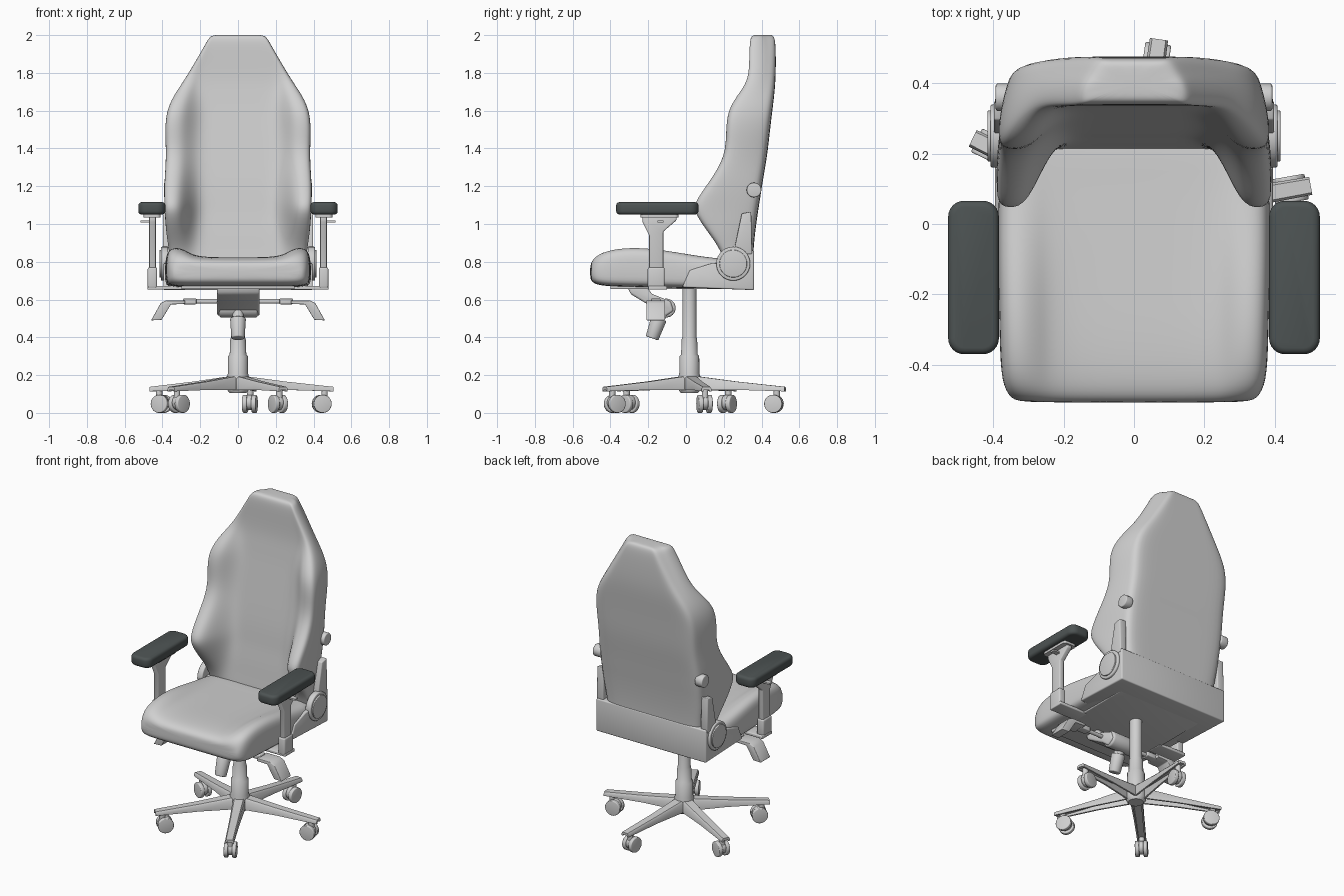
import bpy, bmesh
from math import cos, sin, pi, radians
from mathutils import Vector, Matrix

cube = bpy.data.objects.get("Cube")
if cube:
    bpy.data.objects.remove(cube)


def material(name, rgb):
    m = bpy.data.materials.new(name)
    m.use_nodes = True
    m.diffuse_color = (*rgb, 1)
    m.node_tree.nodes["Principled BSDF"].inputs["Base Color"].default_value = (*rgb, 1)
    return m


GREY = material("light grey", (.63, .63, .63))
DARK = material("dark slate", (.075, .088, .088))


def finish(name, bm, mat=GREY, bevel=0, subsurf=0, pair=False):
    """Turn a bmesh into an object; pair=True also makes its mirror image."""
    bmesh.ops.recalc_face_normals(bm, faces=bm.faces)
    if bevel:
        edges = [e for e in bm.edges if e.calc_face_angle(0) > radians(35)]
        bmesh.ops.bevel(bm, geom=edges, offset=bevel, segments=3, profile=.5,
                        affect='EDGES', clamp_overlap=True)
    for side in (("left_", "right_") if pair else ("",)):
        if side == "right_":
            bmesh.ops.scale(bm, vec=(-1, 1, 1), verts=bm.verts)
            bmesh.ops.reverse_faces(bm, faces=bm.faces)
        me = bpy.data.meshes.new(side + name)
        bm.to_mesh(me)
        me.materials.append(mat)
        ob = bpy.data.objects.new(side + name, me)
        bpy.context.collection.objects.link(ob)
        bpy.ops.object.select_all(action='DESELECT')
        ob.select_set(True)
        bpy.context.view_layer.objects.active = ob
        bpy.ops.object.shade_smooth_by_angle(angle=radians(180 if subsurf else 40))
        if subsurf:
            ob.modifiers.new("Smooth", 'SUBSURF').levels = subsurf
            ob.modifiers["Smooth"].render_levels = subsurf
    bm.free()


def loft(rings):
    """Skin closed rings of points, capping both ends."""
    bm = bmesh.new()
    rows = [[bm.verts.new(p) for p in ring] for ring in rings]
    n = len(rows[0])
    for a, b in zip(rows, rows[1:]):
        for i in range(n):
            j = (i + 1) % n
            bm.faces.new((a[i], a[j], b[j], b[i]))
    bm.faces.new(rows[0])
    bm.faces.new(rows[-1])
    return bm


def mirrored(half):
    """Close a half section that starts and ends on the centre line."""
    return half + [(-u, v) for u, v in half[-2:0:-1]]


def prism(name, pts, a, b, axis='x', **kw):
    place = (lambda t, u, v: (t, u, v)) if axis == 'x' else (lambda t, u, v: (u, t, v))
    finish(name, loft([[place(t, *p) for p in pts] for t in (a, b)]), **kw)


def box(name, lo, hi, corner=0, **kw):
    bm = bmesh.new()
    bmesh.ops.create_cube(bm, size=1)
    for v in bm.verts:
        v.co = [l + (c + .5) * (h - l) for l, h, c in zip(lo, hi, v.co)]
    if corner:
        edges = [e for e in bm.edges if abs(e.verts[0].co.z - e.verts[1].co.z) > .01]
        bmesh.ops.bevel(bm, geom=edges, offset=corner, segments=6, profile=.5, affect='EDGES')
    finish(name, bm, **kw)


def rod(name, a, b, r, r2=None, **kw):
    a, b = Vector(a), Vector(b)
    bm = bmesh.new()
    turn = (b - a).to_track_quat('Z', 'Y').to_matrix().to_4x4()
    bmesh.ops.create_cone(bm, cap_ends=True, segments=32, radius1=r, radius2=r2 or r,
                          depth=(b - a).length,
                          matrix=Matrix.Translation((a + b) / 2) @ turn)
    finish(name, bm, **kw)


# Backrest: height, half width, panel half width, panel front, bolster front, rear
back_rows = [
    (.70, .36, .20, .20, .22, .35), (.84, .365, .21, .22, .20, .355),
    (.95, .385, .21, .23, .12, .365), (1.06, .392, .21, .245, .04, .38),
    (1.12, .395, .21, .25, .045, .39), (1.22, .395, .21, .26, .12, .405),
    (1.36, .383, .205, .28, .21, .43), (1.5, .392, .20, .30, .21, .445),
    (1.6, .382, .195, .315, .22, .457), (1.68, .345, .2, .325, .27, .467),
    (1.76, .288, .2, .335, .33, .474), (1.86, .228, .16, .337, .335, .476),
    (1.96, .17, .12, .337, .337, .474), (1.997, .15, .1, .345, .345, .465),
    (2.002, .11, .07, .37, .37, .445)]
rings = []
for z, w, p, cf, bf, rear in back_rows:
    k, d = w - p, cf - bf
    half = [(0, cf), (p * .6, cf), (p, cf), (p + .3 * k, cf - .5 * d), (p + .55 * k, bf),
            (p + .9 * k, bf), (w, bf + .03), (w - .01, (bf + rear) / 2),
            (w - .03, rear - .04), (w - .05, rear), (w * .5, rear), (0, rear)]
    rings.append([(x, y, z) for x, y in mirrored(half)])
finish("backrest", loft(rings), subsurf=2)

# Seat cushion: depth, half width, bottom, centre top, bolster top
seat_rows = [
    (-.508, .31, .72, .77, .77), (-.5, .35, .69, .80, .81), (-.45, .378, .672, .82, .855),
    (-.33, .382, .668, .825, .88), (-.18, .386, .665, .82, .876), (0, .388, .66, .815, .845),
    (.15, .385, .66, .81, .82), (.3, .38, .66, .81, .81)]
rings = []
for y, w, zb, zc, zt in seat_rows:
    half = [(0, zc), (w * .57, zc), (w * .7, zc + .6 * (zt - zc)), (w * .83, zt),
            (w - .02, zt - .01), (w, zt - .05), (w, zb + .04), (w - .01, zb), (w * .6, zb), (0, zb)]
    rings.append([(x, y, z) for x, z in mirrored(half)])
finish("seat_cushion", loft(rings), subsurf=2)

# Seat pan and recline hinges
prism("seat_pan", [(-.02, .665), (.02, .755), (.13, .79), (.24, .8), (.30, .86),
                   (.36, .86), (.36, .65)], -.395, .395, bevel=.008)
box("seat_underplate", (-.3, -.4, .655), (.3, .3, .68), bevel=.005)
rod("hinge_disc", (.37, .25, .79), (.408, .25, .79), .09, bevel=.006, pair=True)
rod("hinge_cap", (.4, .25, .79), (.416, .25, .79), .073, bevel=.004, pair=True)
prism("hinge_bracket", [(.25, .84), (.295, 1.055), (.345, 1.065), (.35, .84)],
      .35, .398, bevel=.006, pair=True)
rod("back_knob", (.34, .36, 1.18), (.393, .36, 1.18), .039, bevel=.006, pair=True)

# Armrests
box("arm_pad", (.384, -.37, 1.05), (.528, .066, 1.116), corner=.045, mat=DARK, bevel=.018, pair=True)
box("arm_plate", (.41, -.24, 1.035), (.5, -.04, 1.055), corner=.02, pair=True)
prism("arm_post", [(-.195, .72), (-.195, .94), (-.23, 1.01), (-.23, 1.04), (-.05, 1.04),
                   (-.05, 1.02), (-.12, .96), (-.12, .72)], .435, .47, bevel=.007, pair=True)
box("arm_sleeve", (.428, -.203, .66), (.478, -.113, .77), bevel=.01, pair=True)
box("arm_bracket", (.28, -.2, .652), (.48, -.1, .672), bevel=.005, pair=True)
box("arm_lever", (.45, -.15, 1.008), (.515, -.12, 1.018), pair=True)

# Tilt mechanism, tension knob and paddles
prism("tilt_housing", [(-.31, .67), (-.295, .63), (-.22, .585), (-.16, .55), (-.11, .51),
                       (-.065, .54), (-.08, .59), (-.18, .63), (-.21, .67)],
      -.11, .115, bevel=.012)
rod("tilt_barrel", (-.1, -.105, .555), (.105, -.105, .555), .05, bevel=.012)
rod("tension_neck", (0, -.125, .54), (0, -.15, .48), .03)
rod("tension_knob", (0, -.143, .5), (0, -.18, .395), .042, .035, bevel=.006)
rod("paddle_rod", (.09, -.16, .59), (.25, -.16, .59), .012, pair=True)
box("paddle_joint", (.22, -.185, .575), (.29, -.135, .605), bevel=.005, pair=True)
prism("paddle", [(.28, .577), (.28, .595), (.38, .595), (.41, .58), (.46, .49),
                 (.405, .492), (.355, .574)], -.21, -.11, axis='y', bevel=.004, pair=True)

# Gas column, spun from a profile
profile = [(.045, .105), (.06, .125), (.06, .185), (.053, .21), (.052, .30), (.044, .31),
           (.041, .39), (.037, .40), (.037, .66)]
steps = [2 * pi * i / 40 for i in range(40)]
finish("gas_column", loft([[(r * cos(a), .018 + r * sin(a), z) for a in steps]
                           for r, z in profile]))

# Five legs with hollow undersides, each on a twin-wheel caster
for i in range(5):
    spin = Matrix.Translation((0, .02, 0)) @ Matrix.Rotation(radians(10 + 72 * i), 4, 'Z')
    tag = f"_{i + 1}"
    rings = []
    for r, w, top, low in [(.03, .036, .195, .12), (.25, .03, .166, .122), (.51, .026, .138, .114)]:
        half = [(0, top), (w * .75, top), (w, top - .01), (w, low), (w - .01, low),
                (w - .01, top - .016), (0, top - .016)]
        rings.append([spin @ Vector((r, y, z)) for y, z in mirrored(half)])
    finish("base_leg" + tag, loft(rings))

    def at(r, y, z):
        return spin @ Vector((r, y, z))
    rod("caster_stem" + tag, at(.465, 0, .06), at(.465, 0, .13), .017)
    rod("caster_hood" + tag, at(.45, -.013, .055), at(.45, .013, .055), .04, bevel=.003)
    for name, s in (("a", 1), ("b", -1)):
        rod(f"caster_wheel{tag}{name}", at(.45, s * .012, .048), at(.45, s * .037, .048),
            .048, bevel=.005)
